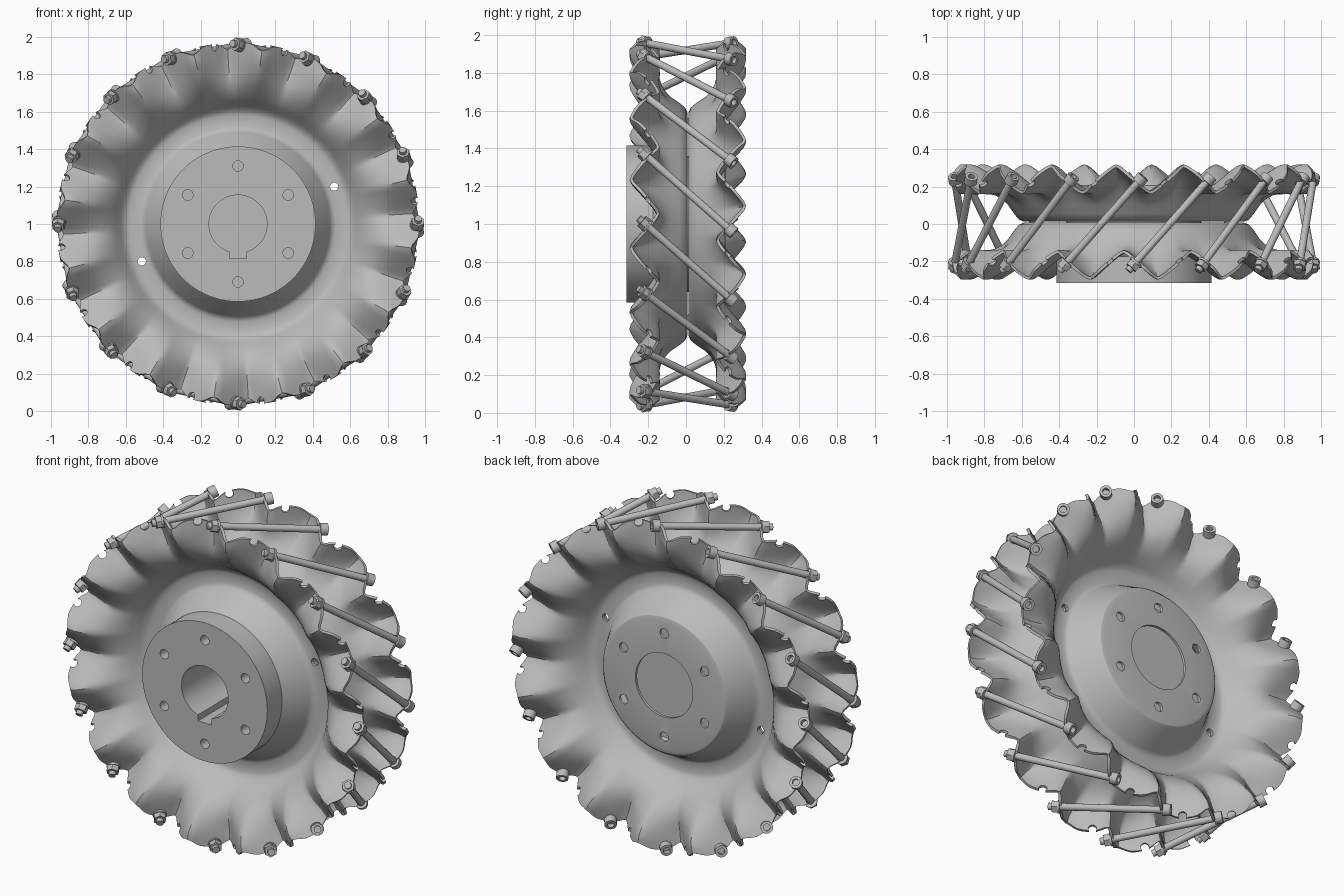
import bpy, bmesh, math
from mathutils import Vector, Matrix

if "Cube" in bpy.data.objects:
    bpy.data.objects.remove(bpy.data.objects["Cube"])

steel = bpy.data.materials.new("steel grey")
steel.use_nodes = True
GREY = (0.5, 0.5, 0.5, 1)
steel.diffuse_color = GREY
steel.node_tree.nodes["Principled BSDF"].inputs["Base Color"].default_value = GREY

WAVES = 16
STEP = 2 * math.pi / WAVES
CREST = math.radians(-3.4)      # inward crest of the front rim
LUG = math.radians(4.4)         # hole offset from that crest
RIM_R = 0.955
SLOPE = 0.85
MID_Y = 0.01
CENTRE = Vector((0, MID_Y, 1))
# Half turn that carries the front disc onto the back disc
TURN = CREST + LUG + STEP / 2
FLIP = (Matrix.Translation(CENTRE)
        @ Matrix.Rotation(math.pi, 4, Vector((math.sin(TURN), 0, math.cos(TURN))))
        @ Matrix.Translation(-CENTRE))


def polar(r, a, y):
    """Point on the wheel, angle clockwise from the top; y from the mid plane."""
    return Vector((r * math.sin(a), MID_Y + y, 1 + r * math.cos(a)))


def make(name, bm, angle=30):
    bmesh.ops.recalc_face_normals(bm, faces=bm.faces)
    me = bpy.data.meshes.new(name)
    bm.to_mesh(me)
    bm.free()
    me.materials.append(steel)
    ob = bpy.data.objects.new(name, me)
    bpy.context.collection.objects.link(ob)
    smooth(ob, angle)
    return ob


def smooth(ob, angle=30):
    bpy.ops.object.select_all(action="DESELECT")
    ob.select_set(True)
    bpy.context.view_layer.objects.active = ob
    bpy.ops.object.shade_smooth_by_angle(angle=math.radians(angle))


def rod(bm, a, b, r, sides=16, socket=0):
    """Cylinder from a to b, optionally with a recess in the b end."""
    d = b - a
    mat = Matrix.Translation((a + b) / 2) @ d.to_track_quat("Z", "Y").to_matrix().to_4x4()
    res = bmesh.ops.create_cone(bm, cap_ends=True, segments=sides, radius1=r,
                                radius2=r, depth=d.length, matrix=mat)
    if socket:
        caps = {f for v in res["verts"] for f in v.link_faces if len(f.verts) == sides}
        cap = max(caps, key=lambda f: f.calc_center_median().dot(d))
        bmesh.ops.inset_individual(bm, faces=[cap], thickness=r * 0.45)
        deep = bmesh.ops.extrude_discrete_faces(bm, faces=[cap])["faces"][0]
        bmesh.ops.translate(bm, verts=deep.verts, vec=-d.normalized() * socket)


def cut(ob, *cutters):
    """Apply boolean cuts (and any earlier modifiers) to the mesh."""
    for c in cutters:
        mod = ob.modifiers.new("cut", "BOOLEAN")
        mod.operation, mod.solver, mod.object = "DIFFERENCE", "EXACT", c
    deps = bpy.context.evaluated_depsgraph_get()
    me = bpy.data.meshes.new_from_object(ob.evaluated_get(deps))
    ob.modifiers.clear()
    ob.data = me
    smooth(ob)


def ease(a, b, x):
    t = min(max((x - a) / (b - a), 0), 1)
    return t * t * (3 - 2 * t)


# Pressed disc profile: radius, distance from the mid plane
PROFILE = [(0.19, 0.19), (0.38, 0.19), (0.40, 0.185), (0.415, 0.17), (0.485, 0.035),
           (0.50, 0.018), (0.52, 0.01), (0.585, 0.01), (0.61, 0.02), (0.635, 0.05),
           (0.665, 0.095), (0.70, 0.135), (0.74, 0.17), (0.78, 0.195), (0.82, 0.21),
           (0.86, 0.22), (0.90, 0.226), (0.94, 0.229), (0.97, 0.229)]


def disc(name, matrix):
    bm = bmesh.new()
    n = WAVES * 20
    rings = []
    for r, h in PROFILE:
        ring = []
        for i in range(n):
            a = i * 2 * math.pi / n
            ph = WAVES * (a - CREST)
            wave = math.asin(0.97 * math.cos(ph)) / (math.pi / 2) * 0.084
            dip = 0.035 * abs(math.cos(ph / 1)) ** 4 * ease(0.85, 0.97, r)
            ring.append(bm.verts.new(polar(r - dip, a, -h + wave * ease(0.64, 0.92, r))))
        rings.append(ring)
    for p, q in zip(rings, rings[1:]):
        for i in range(n):
            j = (i + 1) % n
            bm.faces.new((p[i], p[j], q[j], q[i]))
    bm.transform(matrix)
    ob = make(name, bm)
    mod = ob.modifiers.new("sheet", "SOLIDIFY")
    mod.thickness, mod.offset = 0.016, 0
    return ob


def flank(k, side):
    """Hole centre and outward axis on one flank of front rim wave k."""
    a = CREST + k * STEP + side * LUG
    p = polar(RIM_R, a, -0.145 - SLOPE * RIM_R * LUG)
    tangent = Vector((math.cos(a), 0, -math.sin(a)))
    return p, (-side * SLOPE * tangent - Vector((0, 1, 0))).normalized()


# Cutters
bm = bmesh.new()
for k in range(WAVES):
    for side in (-1, 1):
        p, d = flank(k, side)
        for m in (Matrix(), FLIP):
            rod(bm, m @ (p - d * 0.04), m @ (p + d * 0.04), 0.023)
for a in (1.2, 1.2 + math.pi):
    rod(bm, polar(0.552, a, -0.3), polar(0.552, a, 0.3), 0.022)
rim_holes = make("rim_hole_cutter", bm)

bm = bmesh.new()
for k in range(6):
    a = k * math.pi / 3
    rod(bm, polar(0.31, a, -0.5), polar(0.31, a, 0.5), 0.028, 24)
stud_holes = make("stud_hole_cutter", bm)

bm = bmesh.new()
rod(bm, polar(0, 0, -0.5), polar(0, 0, 0.1), 0.155, 64)
bore = make("bore_cutter", bm)
bm = bmesh.new()
bmesh.ops.create_cube(bm, size=1, matrix=Matrix.Translation((0, -0.19, 0.9))
                      @ Matrix.Diagonal((0.09, 0.6, 0.17, 1)))
keyway = make("keyway_cutter", bm)

# Two dished discs, back to back
for name, m in (("front_disc", Matrix()), ("back_disc", FLIP)):
    cut(disc(name, m), rim_holes, stud_holes)

# Hub flange and the core behind it
for name, r, y0, y1, cutters in (("hub_flange", 0.415, -0.325, -0.185, (bore, keyway, stud_holes)),
                                 ("hub_core", 0.36, -0.185, 0.12, (bore, keyway))):
    bm = bmesh.new()
    rod(bm, polar(0, 0, y0), polar(0, 0, y1), r, 96)
    cut(make(name, bm), *cutters)

for c in (rim_holes, stud_holes, bore, keyway):
    bpy.data.objects.remove(c)

# Slanted tie bolts: shank, head with socket, washers, nut
for k in range(WAVES):
    a = flank(k, 1)[0]
    b = FLIP @ flank(-k - 0, 1)[0]
    # pair each front hole with the back hole one wave further on
    target = CREST + LUG + (k + 1) * STEP
    b = polar(RIM_R, target, -(a.y - MID_Y))
    d = (b - a).normalized()
    bm = bmesh.new()
    rod(bm, a - d * 0.072, b + d * 0.01, 0.02)
    rod(bm, a - d * 0.018, a - d * 0.006, 0.037, 20)
    rod(bm, a - d * 0.05, a - d * 0.018, 0.036, 6)
    rod(bm, b + d * 0.006, b + d * 0.05, 0.034, 20, socket=0.025)
    make("tie_bolt", bm)
